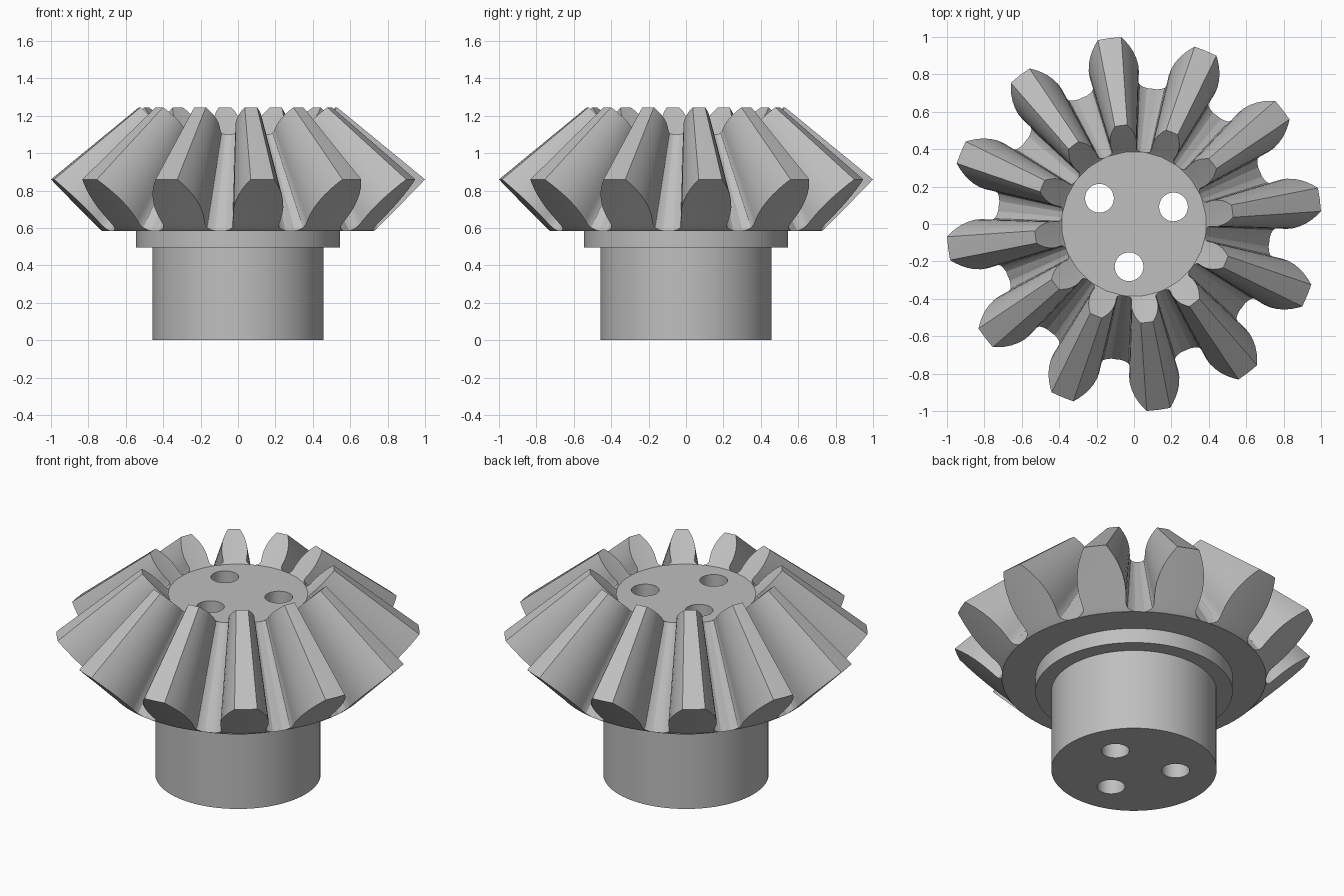
import bpy, bmesh, math

TEETH = 12
PHASE = math.radians(7.5)
APEX = 1.68          # height where all tooth lines converge
TOE_SCALE = 0.53     # inner tooth end relative to outer end
ROOT_R, ROOT_Z = 0.73, 0.585
TIP_R, TIP_Z = 1.002, 0.86

if "Cube" in bpy.data.objects:
    bpy.data.objects.remove(bpy.data.objects["Cube"], do_unlink=True)

steel = bpy.data.materials.new("plain_grey")
steel.use_nodes = True
GREY = (0.52, 0.52, 0.52, 1)
steel.diffuse_color = GREY
steel.node_tree.nodes["Principled BSDF"].inputs["Base Color"].default_value = GREY


def finish(name, bm):
    bmesh.ops.recalc_face_normals(bm, faces=bm.faces)
    mesh = bpy.data.meshes.new(name)
    bm.to_mesh(mesh)
    bm.free()
    mesh.materials.append(steel)
    obj = bpy.data.objects.new(name, mesh)
    bpy.context.collection.objects.link(obj)
    return obj


def activate(obj):
    bpy.ops.object.select_all(action='DESELECT')
    obj.select_set(True)
    bpy.context.view_layer.objects.active = obj


def lathe(name, profile, segments):
    """Closed solid of revolution with flat end caps."""
    bm = bmesh.new()
    rings = [[bm.verts.new((r * math.cos(a), r * math.sin(a), z))
              for a in (math.tau * i / segments for i in range(segments))]
             for r, z in profile]
    for low, high in zip(rings, rings[1:]):
        for i in range(segments):
            j = (i + 1) % segments
            bm.faces.new((low[i], low[j], high[j], high[i]))
    bm.faces.new(rings[0])
    bm.faces.new(rings[-1])
    return finish(name, bm)


# Hub, collar and conical root body in one turned piece
body = lathe("hub_body", [
    (0.457, 0), (0.457, 0.495), (0.545, 0.495), (0.545, ROOT_Z),
    (ROOT_R, ROOT_Z), (ROOT_R * TOE_SCALE, APEX + (ROOT_Z - APEX) * TOE_SCALE)], 96)

# Three through holes
for k in range(3):
    a = math.radians(23.4 + 120 * k)
    cutter = lathe("hole_cutter", [(0.077, -0.2), (0.077, 1.4)], 32)
    cutter.location = (0.23 * math.cos(a), 0.23 * math.sin(a), 0)
    cutter.hide_render = True
    cut = body.modifiers.new("hole", 'BOOLEAN')
    cut.operation, cut.solver, cut.object = 'DIFFERENCE', 'EXACT', cutter
    activate(body)
    bpy.ops.object.modifier_apply(modifier=cut.name)
    bpy.data.objects.remove(cutter, do_unlink=True)

# Tooth outline: (height fraction from root to tip, half width), with root fillet
OUTLINE = [(0, 0.165), (0.02, 0.145), (0.06, 0.127), (0.12, 0.122), (0.2, 0.127),
           (0.32, 0.133), (0.45, 0.134), (0.58, 0.128), (0.7, 0.117),
           (0.82, 0.1), (0.92, 0.081), (1, 0.063)]


def tooth_end(bm, centre, scale):
    """Rows of left, middle and right points on the end cone of a tooth."""
    rows = []
    for t, w in OUTLINE:
        r = ROOT_R + (TIP_R - ROOT_R) * t
        z = ROOT_Z + (TIP_Z - ROOT_Z) * t
        rows.append([bm.verts.new((scale * r * math.cos(a), scale * r * math.sin(a),
                                   APEX + (z - APEX) * scale))
                     for a in (centre + side * w / r for side in (-1, 0, 1))])
    return rows


# Straight tapering teeth
bm = bmesh.new()
for k in range(TEETH):
    centre = PHASE + math.tau * k / TEETH
    heel, toe = tooth_end(bm, centre, 1), tooth_end(bm, centre, TOE_SCALE)
    for i in range(len(OUTLINE) - 1):
        for end in (heel, toe):
            for c in (0, 1):
                bm.faces.new((end[i][c], end[i][c + 1], end[i + 1][c + 1], end[i + 1][c]))
        for c in (0, 2):
            bm.faces.new((heel[i][c], heel[i + 1][c], toe[i + 1][c], toe[i][c]))
    for row in (0, -1):
        for c in (0, 1):
            bm.faces.new((heel[row][c], heel[row][c + 1], toe[row][c + 1], toe[row][c]))
teeth = finish("gear_teeth", bm)

for obj in (body, teeth):
    activate(obj)
    bpy.ops.object.shade_smooth_by_angle(angle=math.radians(30))
